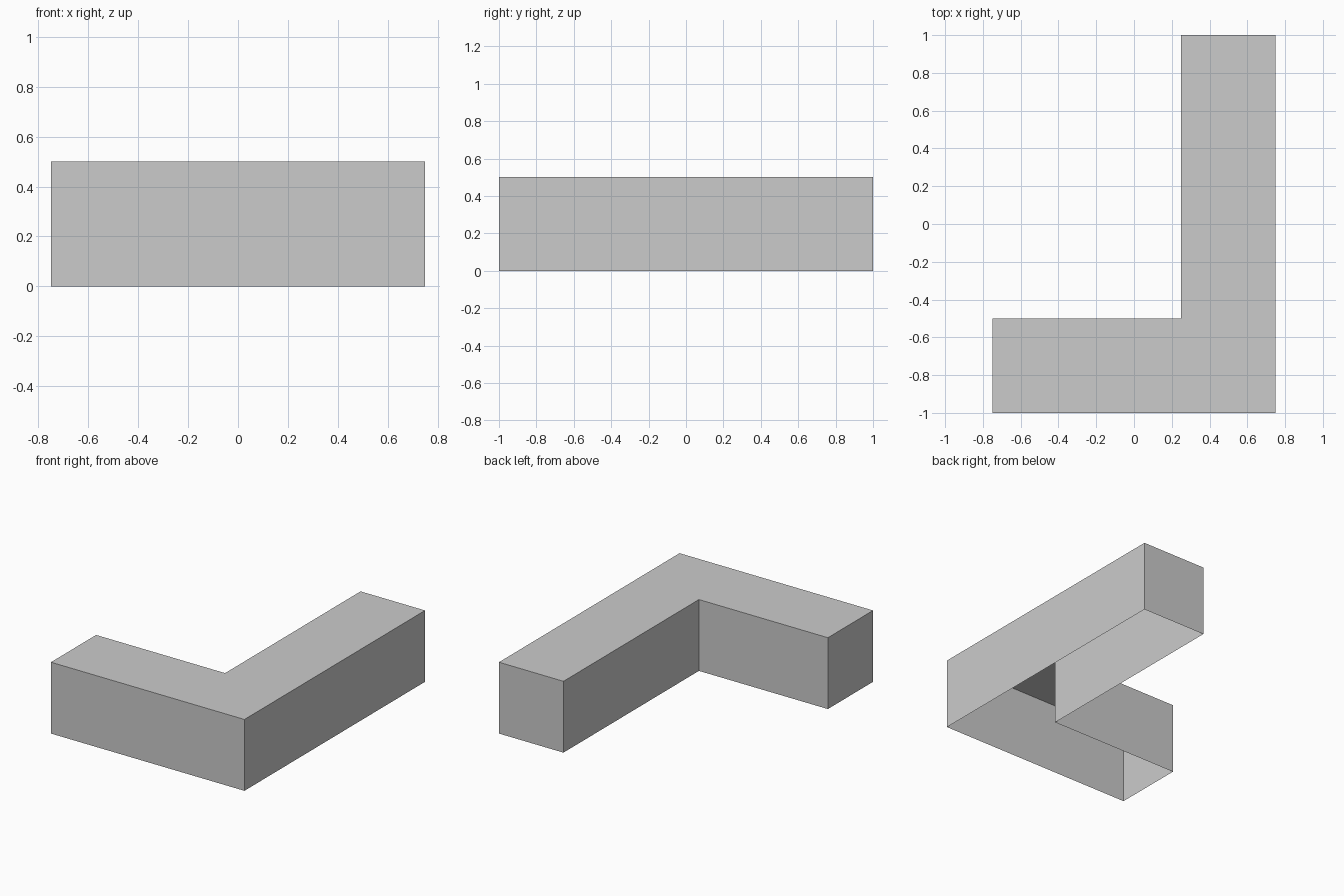
import bpy, bmesh

if "Cube" in bpy.data.objects:
    bpy.data.objects.remove(bpy.data.objects["Cube"])

HEIGHT = 0.5
# L-shaped outline, counter-clockwise from above
OUTLINE = [(-0.75, -1), (0.75, -1), (0.75, 1), (0.25, 1), (0.25, -0.5), (-0.75, -0.5)]

# Corner shell: top face with walls around it, open underneath
bm = bmesh.new()
top = bm.faces.new([bm.verts.new((x, y, HEIGHT)) for x, y in OUTLINE])
walls = bmesh.ops.extrude_edge_only(bm, edges=list(top.edges))
for v in walls["geom"]:
    if isinstance(v, bmesh.types.BMVert):
        v.co.z = 0
bmesh.ops.recalc_face_normals(bm, faces=bm.faces)
bm.normal_update()
if top.normal.z < 0:
    bmesh.ops.reverse_faces(bm, faces=bm.faces)

mesh = bpy.data.meshes.new("corner_shell")
bm.to_mesh(mesh)
bm.free()
bpy.context.collection.objects.link(bpy.data.objects.new("corner_shell", mesh))
